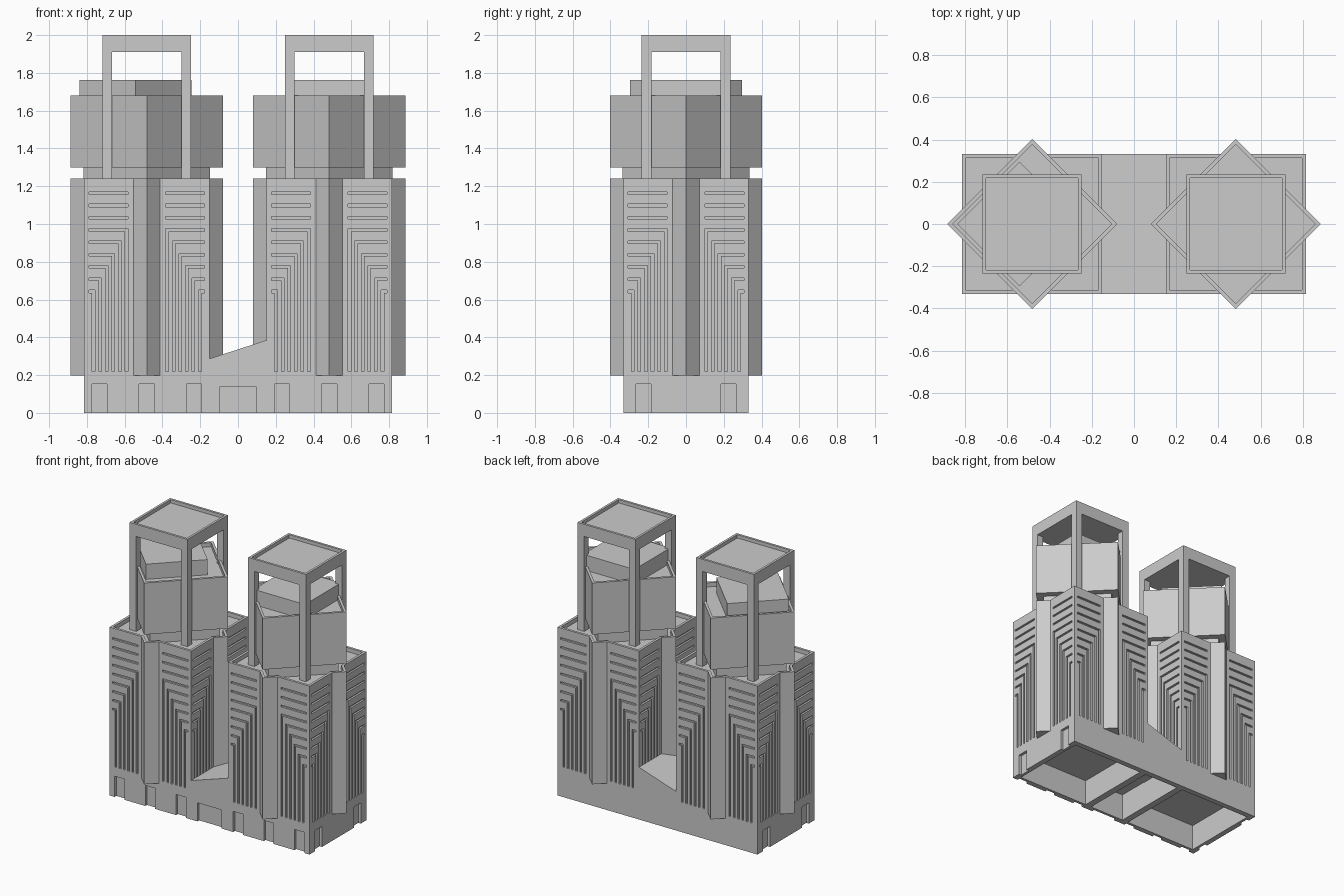
import bpy, bmesh
from math import pi, sqrt
from mathutils import Matrix

cube = bpy.data.objects.get("Cube")
if cube:
    bpy.data.objects.remove(cube, do_unlink=True)

# Single concrete colour
concrete = bpy.data.materials.new("concrete grey")
concrete.use_nodes = True
GREY = (0.6, 0.6, 0.6, 1)
concrete.diffuse_color = GREY
concrete.node_tree.nodes["Principled BSDF"].inputs["Base Color"].default_value = GREY

CX = 0.483        # tower centre
HALF = 0.332      # half width of the square shaft
DIAG = 0.403      # half diagonal of the turned square
TOP = 1.24        # shaft roof line
TURN = Matrix.Rotation(pi / 4, 4, 'Z')
STILL = Matrix.Identity(4)


def add_box(bm, x0, x1, y0, y1, z0, z1, m=STILL):
    add_prism(bm, [(x0, z0), (x1, z0), (x1, z1), (x0, z1)], y0, y1, m)


def add_square(bm, half, z0, z1, m=STILL):
    add_box(bm, -half, half, -half, half, z0, z1, m)


def add_prism(bm, pts, y0, y1, m=STILL):
    """Extrude an xz outline along y."""
    a = [bm.verts.new(m @ Matrix.Translation((x, y0, z)).translation) for x, z in pts]
    b = [bm.verts.new(m @ Matrix.Translation((x, y1, z)).translation) for x, z in pts]
    bm.faces.new(a)
    bm.faces.new(b[::-1])
    for i in range(len(pts)):
        j = (i + 1) % len(pts)
        bm.faces.new((a[i], b[i], b[j], a[j]))


def make(name, bm, x=0.0):
    bmesh.ops.recalc_face_normals(bm, faces=bm.faces)
    mesh = bpy.data.meshes.new(name)
    bm.to_mesh(mesh)
    bm.free()
    mesh.materials.append(concrete)
    ob = bpy.data.objects.new(name, mesh)
    ob.location.x = x
    bpy.context.collection.objects.link(ob)
    return ob


def combine(ob, bm, operation='DIFFERENCE'):
    """Apply a boolean with a temporary tool mesh."""
    tool = make("tool", bm, ob.location.x)
    mod = ob.modifiers.new("cut", 'BOOLEAN')
    mod.operation, mod.object, mod.solver = operation, tool, 'EXACT'
    bpy.context.view_layer.update()
    graph = bpy.context.evaluated_depsgraph_get()
    mesh = bpy.data.meshes.new_from_object(ob.evaluated_get(graph))
    ob.modifiers.clear()
    ob.data = mesh
    bpy.data.objects.remove(tool, do_unlink=True)


def facade_grooves():
    """Nested angular grooves wrapping each outer corner on all four faces."""
    bm = bmesh.new()
    w, corner, foot = 0.014, 0.306, 0.22
    for k in range(4):
        m = Matrix.Rotation(k * pi / 2, 4, 'Z')
        for s in (-1, 1):
            for i in range(9):
                z = 1.17 - 0.065 * i
                v = 0.1 + 0.035 * max(0, i - 3)
                if i < 3:
                    pts = [(v, z - w), (corner, z - w), (corner, z), (v, z)]
                else:
                    pts = [(v, foot), (v + w, foot), (v + w, z - w),
                           (corner, z - w), (corner, z), (v, z)]
                add_prism(bm, [(s * x, zz) for x, zz in pts],
                          -HALF - 0.02, -HALF + 0.014, m)
    return bm


def tower(side, name):
    x = side * CX
    # Square shaft joined with a turned shaft that makes the four piers
    bm = bmesh.new()
    add_square(bm, HALF, 0, TOP)
    shaft = make(name + "_shaft", bm, x)
    bm = bmesh.new()
    add_square(bm, DIAG / sqrt(2), 0.197, TOP, TURN)
    combine(shaft, bm, 'UNION')
    # Sunken roof behind the parapet
    for half, m in ((HALF - 0.018, STILL), ((DIAG - 0.026) / sqrt(2), TURN)):
        bm = bmesh.new()
        add_square(bm, half, TOP - 0.03, TOP + 0.1, m)
        combine(shaft, bm)
    combine(shaft, facade_grooves())
    # Doors in the front and outer side, and the open underside
    bm = bmesh.new()
    for d in (-0.25, 0, 0.25):
        add_box(bm, d - 0.04, d + 0.04, -HALF - 0.1, -HALF + 0.02, -0.1, 0.152)
    outer = Matrix.Rotation(side * pi / 2, 4, 'Z')
    for d in (-0.225, 0.225):
        add_box(bm, d - 0.04, d + 0.04, -HALF - 0.1, -HALF + 0.02, -0.1, 0.152, outer)
    add_square(bm, HALF - 0.04, -0.1, 0.19)
    combine(shaft, bm)

    # Turned upper drum on a narrower neck
    bm = bmesh.new()
    add_square(bm, 0.335 / sqrt(2), TOP - 0.035, 1.31, TURN)
    make(name + "_neck", bm, x)
    bm = bmesh.new()
    add_square(bm, DIAG / sqrt(2), 1.3, 1.68, TURN)
    drum = make(name + "_drum", bm, x)
    bm = bmesh.new()
    add_square(bm, (DIAG - 0.026) / sqrt(2), 1.65, 1.8, TURN)
    combine(drum, bm)

    # Plant block on the drum: turned on one tower, straight on the other
    bm = bmesh.new()
    add_square(bm, 0.209, 1.645, 1.762, TURN if side < 0 else STILL)
    make(name + "_plant_block", bm, x - (0.06 if side < 0 else 0))

    # Open crown: four posts carrying a tray roof
    f, p = 0.235, 0.052
    bm = bmesh.new()
    for sx in (-1, 1):
        for sy in (-1, 1):
            px, py = sx * (f - p / 2), sy * (f - p / 2)
            add_box(bm, px - p / 2, px + p / 2, py - p / 2, py + p / 2, TOP - 0.03, 1.91)
    make(name + "_crown_posts", bm, x)
    bm = bmesh.new()
    add_square(bm, f, 1.91, 2.0)
    roof = make(name + "_crown_roof", bm, x)
    bm = bmesh.new()
    add_square(bm, f - 0.017, 1.975, 2.1)
    combine(roof, bm)


tower(-1, "right_tower")
tower(1, "left_tower")

# Link building with a sloping roof and a wide entrance
edge = CX - HALF
bm = bmesh.new()
add_prism(bm, [(-edge, 0), (edge, 0), (edge, 0.385), (-edge, 0.287)], -HALF, HALF)
link = make("link_building", bm)
bm = bmesh.new()
add_box(bm, -0.098, 0.098, -HALF - 0.1, -HALF + 0.02, -0.1, 0.137)
add_box(bm, -edge + 0.01, edge - 0.01, -HALF + 0.04, HALF - 0.04, -0.1, 0.2)
combine(link, bm)
